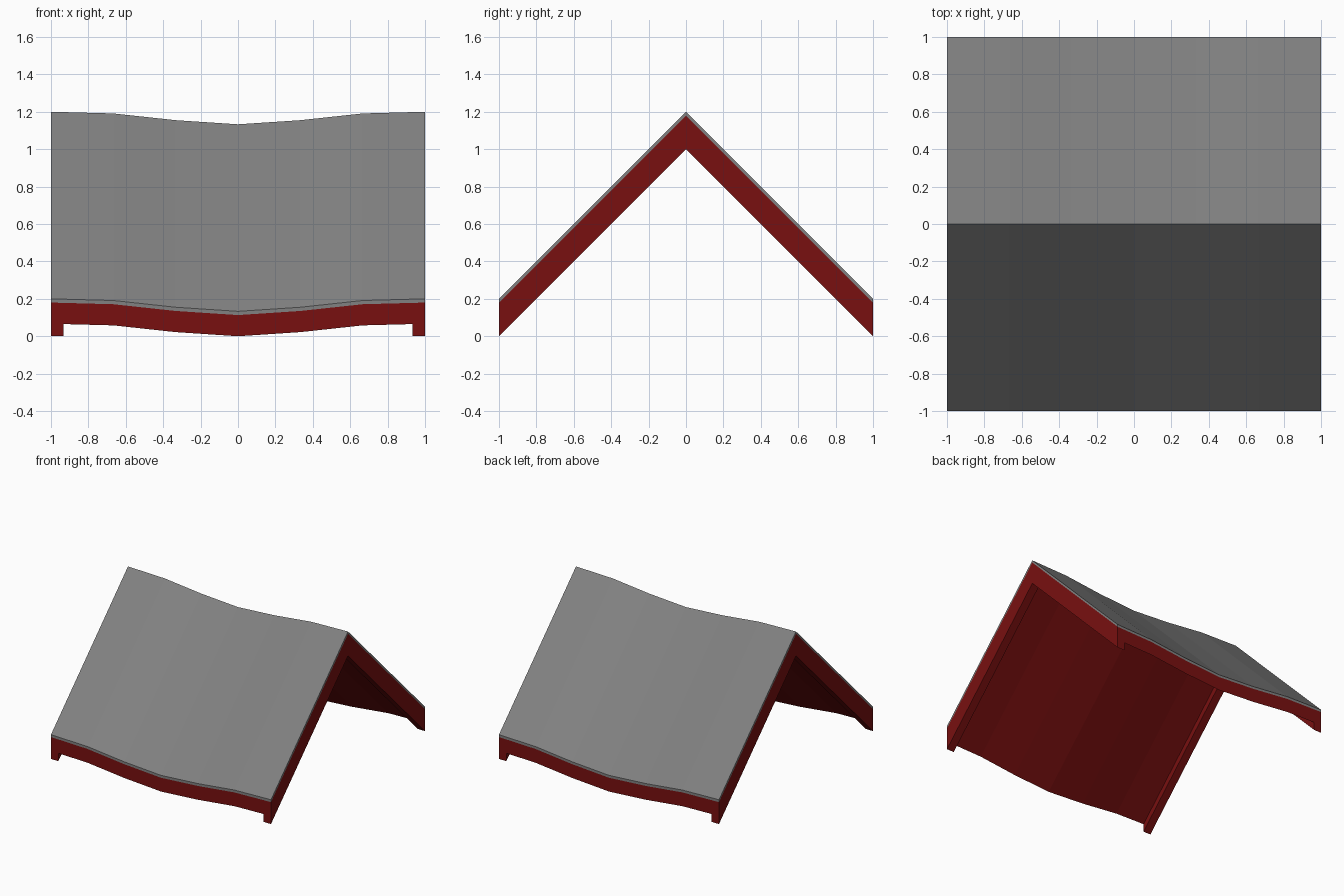
import bpy

cube = bpy.data.objects.get("Cube")
if cube:
    bpy.data.objects.remove(cube)


def material(name, rgb):
    mat = bpy.data.materials.new(name)
    mat.use_nodes = True
    color = (*rgb, 1)
    mat.diffuse_color = color
    mat.node_tree.nodes["Principled BSDF"].inputs["Base Color"].default_value = color
    return mat


grey = material("slate grey", (0.22, 0.22, 0.22))
red = material("dark red", (0.19, 0.005, 0.005))

# Sag of the roof from one gable to the other
half = [(0, -0.067), (1 / 3, -0.045), (2 / 3, -0.009), (1, 0)]
sag = [(-x, z) for x, z in reversed(half[1:])] + half


def sagging(height, points=sag):
    return [(x, z + height) for x, z in points]


def gable_sweep(name, outline, mat):
    """Sweep an eave cross-section up to the ridge and down the other side."""
    n = len(outline)
    verts = [(x, y, z + 1 - abs(y)) for y in (-1, 0, 1) for x, z in outline]
    faces = [tuple(range(n)), tuple(reversed(range(2 * n, 3 * n)))]
    for ring in (0, n):
        for i in range(n):
            j = (i + 1) % n
            faces.append((ring + j, ring + i, ring + n + i, ring + n + j))
    mesh = bpy.data.meshes.new(name)
    mesh.from_pydata(verts, [], faces)
    mesh.materials.append(mat)
    obj = bpy.data.objects.new(name, mesh)
    bpy.context.scene.collection.objects.link(obj)
    return obj


# Thin covering on top
gable_sweep("roof_covering", sagging(0.18) + sagging(0.2)[::-1], grey)

# Roof deck with a straight barge board at each gable
inner = 0.933
underside = [(-inner, -0.002)] + sag[1:-1] + [(inner, -0.002)]
deck = [(-1, 0), (-inner, 0)] + sagging(0.067, underside) + [(inner, 0), (1, 0)]
gable_sweep("roof_deck", deck + sagging(0.18)[::-1], red)
